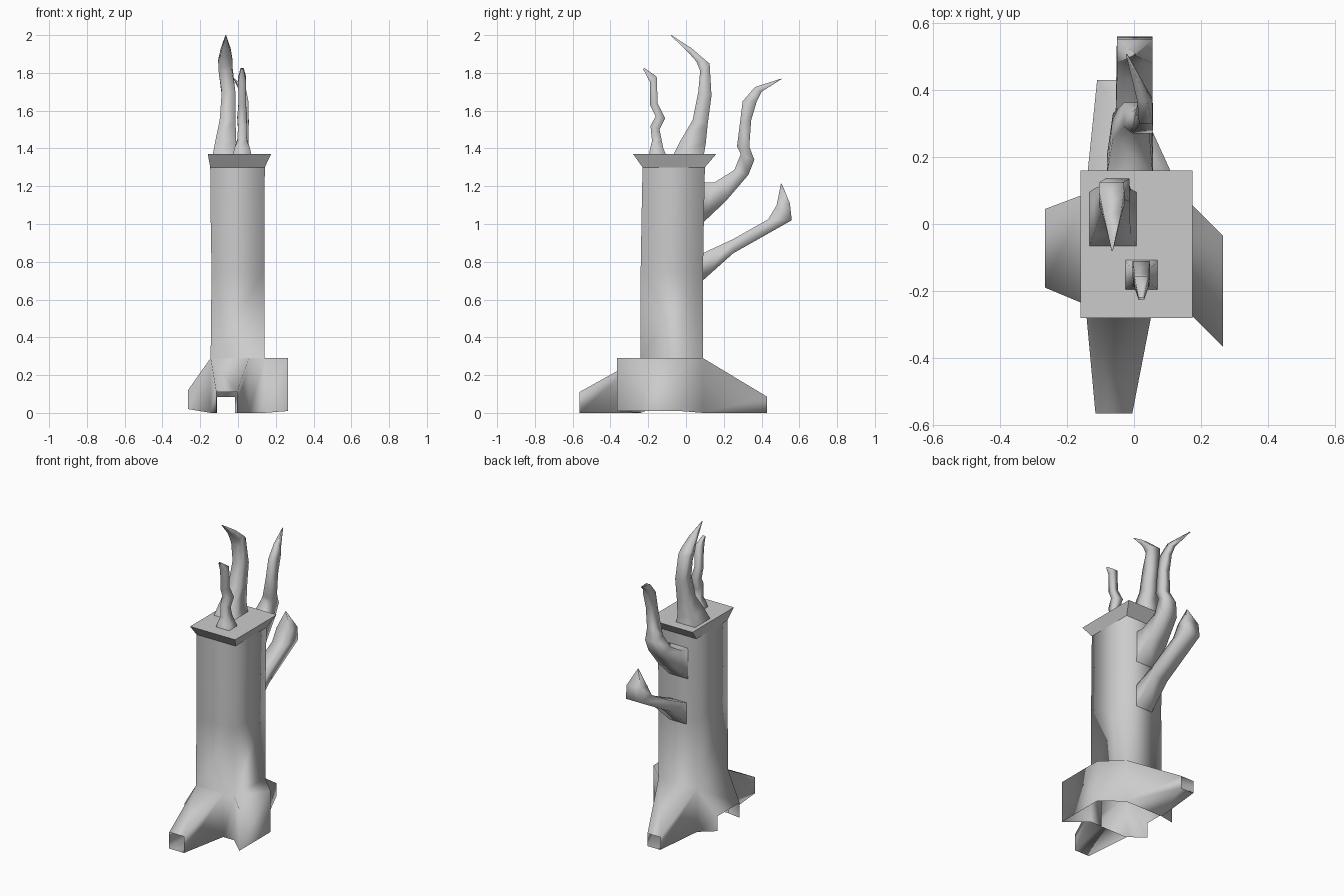
import bpy, bmesh


def finish(name, bm, smooth=True):
    bmesh.ops.remove_doubles(bm, verts=bm.verts, dist=0.002)
    bmesh.ops.recalc_face_normals(bm, faces=bm.faces)
    me = bpy.data.meshes.new(name)
    bm.to_mesh(me)
    bm.free()
    for p in me.polygons:
        p.use_smooth = smooth
    ob = bpy.data.objects.new(name, me)
    bpy.context.collection.objects.link(ob)
    return ob


def loft(bm, rings, skip=()):
    """Join successive four-point rings; skip leaves chosen sides open."""
    vs = [[bm.verts.new(p) for p in r] for r in rings]
    for a, b in zip(vs, vs[1:]):
        for i in range(4):
            if i not in skip:
                j = (i + 1) % 4
                bm.faces.new((a[i], a[j], b[j], b[i]))
    return vs


def rect(x0, x1, y0, y1, z):
    return [(x0, y0, z), (x1, y0, z), (x1, y1, z), (x0, y1, z)]


def gate(a, b, z0, z1):
    """Upright root section between plan points a and b."""
    return [(*a, z0), (*a, z1), (*b, z1), (*b, z0)]


# Trunk with flared roots, hollow underneath
bm = bmesh.new()
loft(bm, [rect(-0.145, 0.14, -0.24, 0.09, 0.29),
          rect(-0.14, 0.14, -0.24, 0.09, 0.75),
          rect(-0.145, 0.14, -0.235, 0.095, 1.05),
          rect(-0.147, 0.142, -0.23, 0.1, 1.3)])
loft(bm, [gate((-0.145, -0.24), (0.058, -0.24), 0, 0.29),      # front root
          gate((-0.115, -0.565), (-0.005, -0.565), 0, 0.11)])
loft(bm, [gate((0.14, 0.09), (-0.145, 0.09), 0, 0.29),         # back root
          gate((-0.015, 0.43), (-0.11, 0.43), 0, 0.085)])
loft(bm, [gate((-0.145, 0.09), (-0.145, -0.24), 0, 0.29),      # left root
          gate((-0.265, 0.045), (-0.265, -0.19), 0.02, 0.12)], skip=(3,))
r = loft(bm, [gate((0.14, -0.24), (0.14, 0.09), 0, 0.29),      # right root
              gate((0.265, -0.365), (0.265, -0.035), 0.01, 0.29)], skip=(3,))
bm.faces.new(r[-1])
bm.faces.new([bm.verts.new(p) for p in                         # strip beside front root
              gate((0.058, -0.24), (0.14, -0.24), 0, 0.29)])
finish("trunk_and_roots", bm)

# Flared cut top of the trunk
bm = bmesh.new()
v = loft(bm, [rect(-0.147, 0.142, -0.23, 0.1, 1.3),
              rect(-0.16, 0.175, -0.28, 0.16, 1.37)])
bm.faces.new(v[-1])
finish("trunk_top", bm, smooth=False)


def branch(name, stations):
    """Stations: centre x, half width, then both profile edges (y, z, y, z)."""
    bm = bmesh.new()
    loft(bm, [[(x - h, y0, z0), (x + h, y0, z0), (x + h, y1, z1), (x - h, y1, z1)]
              for x, h, y0, z0, y1, z1 in stations])
    finish(name, bm)


branch("front_branch", [
    (0.022, 0.048, -0.195, 1.37, -0.108, 1.37),
    (0.022, 0.042, -0.19, 1.40, -0.12, 1.40),
    (0.022, 0.025, -0.18, 1.44, -0.13, 1.45),
    (0.022, 0.022, -0.188, 1.52, -0.14, 1.50),
    (0.022, 0.026, -0.16, 1.57, -0.11, 1.56),
    (0.022, 0.02, -0.19, 1.63, -0.15, 1.64),
    (0.022, 0.021, -0.19, 1.75, -0.155, 1.78),
    (0.022, 0.008, -0.227, 1.82, -0.22, 1.826)])

branch("tall_branch", [
    (-0.063, 0.07, -0.065, 1.37, 0.095, 1.37),
    (-0.065, 0.055, -0.03, 1.44, 0.105, 1.43),
    (-0.055, 0.042, 0.035, 1.55, 0.115, 1.53),
    (-0.05, 0.036, 0.065, 1.70, 0.135, 1.68),
    (-0.067, 0.036, 0.075, 1.81, 0.125, 1.85),
    (-0.067, 0.038, 0.055, 1.86, 0.10, 1.87),
    (-0.065, 0.026, 0.02, 1.90, 0.03, 1.93),
    (-0.065, 0.002, -0.08, 1.998, -0.078, 2.0)])

branch("upper_back_branch", [
    (-0.012, 0.07, 0.088, 1.005, 0.088, 1.22),
    (-0.012, 0.068, 0.21, 1.12, 0.15, 1.22),
    (-0.008, 0.055, 0.33, 1.26, 0.255, 1.285),
    (0.01, 0.04, 0.362, 1.34, 0.29, 1.37),
    (0.025, 0.03, 0.335, 1.41, 0.27, 1.41),
    (0.032, 0.025, 0.345, 1.55, 0.285, 1.53),
    (0.035, 0.02, 0.375, 1.65, 0.30, 1.65),
    (0.025, 0.015, 0.40, 1.70, 0.365, 1.725),
    (-0.022, 0.002, 0.507, 1.768, 0.505, 1.77)])

branch("lower_back_branch", [
    (-0.005, 0.062, 0.088, 0.70, 0.088, 0.845),
    (0.0, 0.056, 0.25, 0.845, 0.25, 0.92),
    (0.002, 0.053, 0.56, 1.02, 0.435, 1.025),
    (0.002, 0.053, 0.55, 1.11, 0.48, 1.10),
    (0.002, 0.002, 0.507, 1.213, 0.503, 1.215)])
